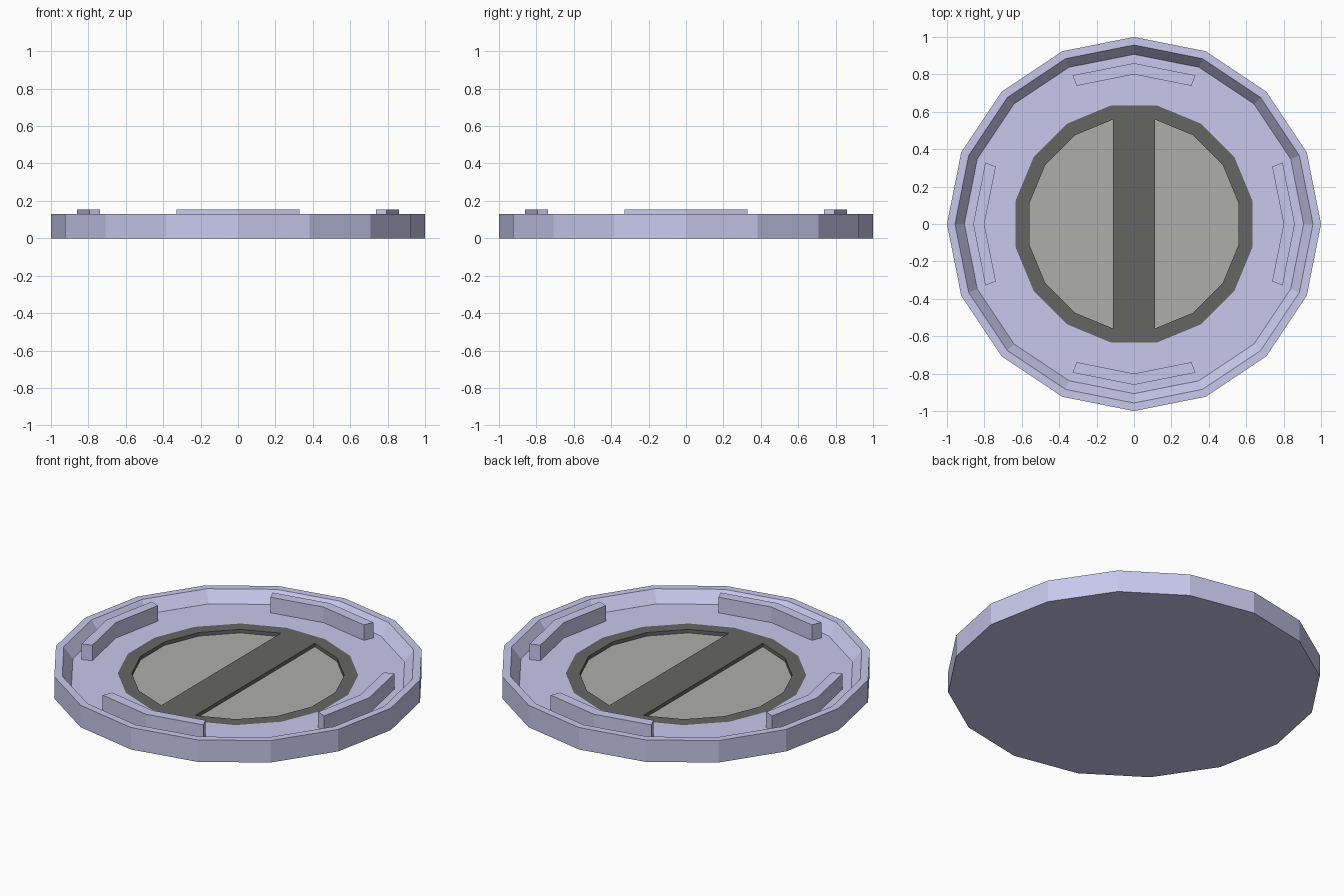
import bpy
from math import cos, sin, radians

if "Cube" in bpy.data.objects:
    bpy.data.objects.remove(bpy.data.objects["Cube"])

SIDES = 16
STEP = 360 / SIDES
FLOOR, RIM, TAB_TOP, RECESS = 0.063, 0.13, 0.155, 0.042


def material(name, rgb):
    m = bpy.data.materials.new(name)
    m.diffuse_color = (*rgb, 1)
    m.use_nodes = True
    m.node_tree.nodes["Principled BSDF"].inputs["Base Color"].default_value = m.diffuse_color
    return m


lavender = material("lavender", (0.58, 0.58, 0.85))
dark_grey = material("dark_grey", (0.13, 0.13, 0.125))
light_grey = material("light_grey", (0.42, 0.42, 0.41))


def make(name, verts, faces, mat):
    mesh = bpy.data.meshes.new(name)
    mesh.from_pydata(verts, [], faces)
    mesh.materials.append(mat)
    mesh.update()
    obj = bpy.data.objects.new(name, mesh)
    bpy.context.collection.objects.link(obj)
    return obj


def polar(r, deg, z):
    return (r * cos(radians(deg)), r * sin(radians(deg)), z)


# Dish: stacked 16-sided rings, from the base up over the rim to the floor
profile = [(1, 0), (1, RIM), (0.957, RIM), (0.907, FLOOR)]
verts = [polar(r, i * STEP, z) for r, z in profile for i in range(SIDES)]
faces = [tuple(reversed(range(SIDES)))]
for ring in range(len(profile) - 1):
    a, b = ring * SIDES, (ring + 1) * SIDES
    for i in range(SIDES):
        j = (i + 1) % SIDES
        faces.append((a + i, a + j, b + j, b + i))
# Floor runs in to a ring turned by half a step
a, b = (len(profile) - 1) * SIDES, len(profile) * SIDES
verts += [polar(0.645, (i + 0.5) * STEP, FLOOR) for i in range(SIDES)]
for i in range(SIDES):
    j = (i + 1) % SIDES
    faces += [(a + i, a + j, b + i), (b + i, a + j, b + j)]
make("dish", verts, faces, lavender)

# Four raised tabs, each two segments long
for n, side in enumerate(("right", "back", "left", "front")):
    verts = [polar(r, n * 90 + k * STEP, z)
             for z in (FLOOR, TAB_TOP) for r in (0.80, 0.86) for k in (-1, 0, 1)]
    faces = [(6, 9, 10, 7), (7, 10, 11, 8),      # top
             (0, 1, 4, 3), (1, 2, 5, 4),         # bottom
             (3, 4, 10, 9), (4, 5, 11, 10),      # outer
             (1, 0, 6, 7), (2, 1, 7, 8),         # inner
             (0, 3, 9, 6), (5, 2, 8, 11)]        # ends
    make("tab_" + side, verts, faces, lavender)

# Inlay: two mirrored halves, each a frame with half the centre bar and a sunk plate
N = SIDES // 2
angles = [(k - (N - 1) / 2) * STEP for k in range(N)]
for side, s in (("right", 1), ("left", -1)):
    outer = [polar(0.645, t, FLOOR) for t in angles]
    inner = [polar(0.57, t, FLOOR) for t in angles]
    low = [polar(0.57, t, RECESS) for t in angles]
    y = outer[-1][1]
    verts = outer + inner + low + [(0, -y, FLOOR), (0, y, FLOOR)]
    faces = []
    for k in range(N - 1):
        faces.append((k, k + 1, N + k + 1, N + k))
        faces.append((N + k, N + k + 1, 2 * N + k + 1, 2 * N + k))
    faces.append((2 * N - 1, N, 2 * N, 3 * N - 1))
    faces.append((3 * N, 0, N, 2 * N - 1, N - 1, 3 * N + 1))
    plate = [tuple(range(N))]
    if s < 0:
        faces = [f[::-1] for f in faces]
        plate = [f[::-1] for f in plate]
    make("frame_" + side, [(s * v[0], v[1], v[2]) for v in verts], faces, dark_grey)
    make("plate_" + side, [(s * v[0], v[1], v[2]) for v in low], plate, light_grey)
